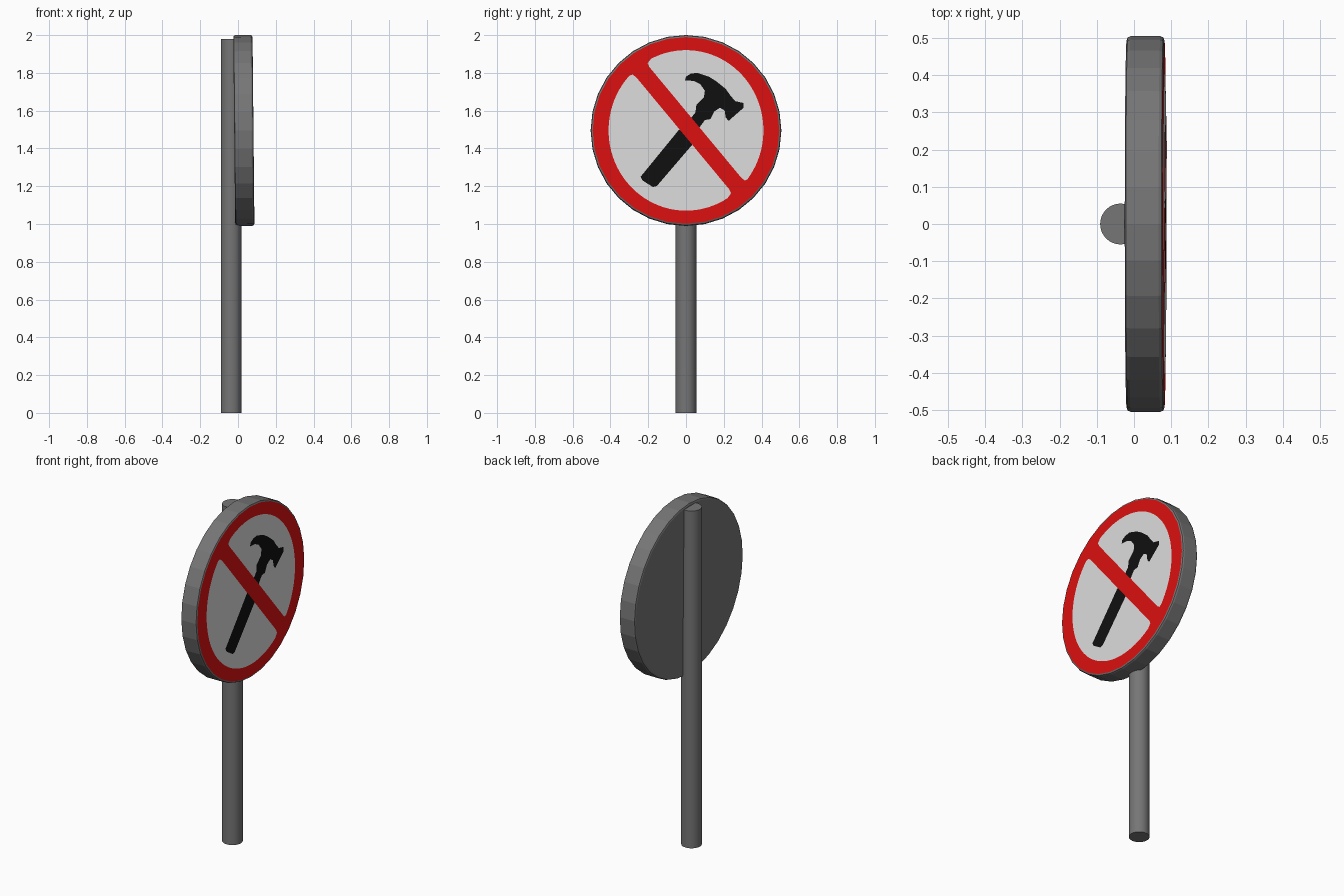
import bpy, bmesh, math
from mathutils import Matrix, Vector

if "Cube" in bpy.data.objects:
    bpy.data.objects.remove(bpy.data.objects["Cube"])


def material(name, r, g, b):
    m = bpy.data.materials.new(name)
    m.diffuse_color = (r, g, b, 1)
    m.use_nodes = True
    m.node_tree.nodes["Principled BSDF"].inputs["Base Color"].default_value = m.diffuse_color
    return m


GREY = material("grey metal", 0.18, 0.18, 0.18)
RED = material("sign red", 0.72, 0.005, 0.005)
WHITE = material("sign white", 0.72, 0.72, 0.72)
BLACK = material("sign black", 0.005, 0.005, 0.005)

HALF = 0.051      # half thickness of the board
# board frame: local +x is the sign face, leaning back very slightly
BOARD = Matrix.Translation((0.031, 0, 1.495)) @ Matrix.Rotation(-0.01, 4, 'Y')


def finish(name, bm, mats, matrix=Matrix()):
    me = bpy.data.meshes.new(name)
    bm.to_mesh(me)
    bm.free()
    for m in mats:
        me.materials.append(m)
    ob = bpy.data.objects.new(name, me)
    ob.matrix_world = matrix
    bpy.context.collection.objects.link(ob)
    return ob


def decal(name, points, mat, layer):
    """Flat painted shape on the sign face, points given as (y, z)."""
    bm = bmesh.new()
    x = HALF + 0.0012 * layer
    face = bm.faces.new([bm.verts.new((x, y, z)) for y, z in points])
    face.normal_update()
    if face.normal.x < 0:
        face.normal_flip()
    bmesh.ops.triangulate(bm, faces=[face])
    return finish(name, bm, [mat], BOARD)


# pole
bpy.ops.mesh.primitive_cylinder_add(vertices=32, radius=0.055, depth=1.98,
                                    location=(-0.036, 0, 0.99))
pole = bpy.context.object
pole.name = "pole"
pole.data.materials.append(GREY)
bpy.ops.object.shade_smooth_by_angle()

# round board with softened rims, its front cap painted red
bm = bmesh.new()
bmesh.ops.create_cone(bm, cap_ends=True, segments=32, radius1=0.505, radius2=0.505,
                      depth=2 * HALF, matrix=Matrix.Rotation(math.pi / 2, 4, 'Y'))
rims = [e for e in bm.edges if any(len(f.verts) > 4 for f in e.link_faces)]
bmesh.ops.bevel(bm, geom=rims, offset=0.011, segments=2, profile=0.5, affect='EDGES')
bm.normal_update()
for f in bm.faces:
    f.material_index = 1 if f.normal.x > 0.99 else 0
finish("sign_board", bm, [GREY, RED], BOARD)

# slash direction and its normal, in the (y, z) plane of the face
N_ANG = math.radians(39.7)
N = Vector((math.cos(N_ANG), math.sin(N_ANG)))
T = Vector((-N.y, N.x))
OFF, HW = 0.021, 0.044


def white_field(side):
    """White area on one side of the slash, with rounded corners."""
    d = OFF * side + HW                     # distance of the chord from the centre
    base = N_ANG if side > 0 else N_ANG + math.pi
    span = math.acos(d / 0.417)
    cut = 0.07
    pts = []
    for i in range(41):
        a = base - (span - cut) + 2 * (span - cut) * i / 40
        pts.append(Vector((0.41 * math.cos(a), 0.425 * math.sin(a))))
    t = T * side
    n = N * side
    reach = 0.417 * math.sin(span)
    for s in (1, -1):
        corner = [n * (d + 0.006) + t * s * (reach - 0.008), n * d + t * s * (reach - 0.03)]
        pts += corner if s > 0 else corner[::-1]
    return pts


decal("white_field_upper", white_field(1), WHITE, 1)
decal("white_field_lower", white_field(-1), WHITE, 1)

# hammer outline, in hundredths of a unit from the board centre
HAMMER = [(-24, -24.5), (-23, -26.5), (-17.5, -30), (-15.5, -29.5), (5.5, -5),
          (6, 0), (10, 5.5), (13, 6), (15, 10), (18, 12), (20.5, 10.5), (21, 7),
          (22.5, 5), (30.5, 12), (30.5, 14.5), (26, 15.5), (23.5, 18.5), (21, 22),
          (16, 26), (12, 28.5), (6, 30.5), (2.5, 30), (0, 28.5), (-0.5, 26.5),
          (4, 26.2), (7.5, 24.5), (10, 21), (9.5, 17.5), (5.5, 13.5), (5, 9.5), (-1, 2),
          (-4, 0)]
decal("hammer", [(y / 100, z / 100) for y, z in HAMMER], BLACK, 2)

# red slash over the hammer
bar = [N * (OFF + HW * a) + T * 0.43 * b for a, b in ((1, 1), (-1, 1), (-1, -1), (1, -1))]
decal("slash", bar, RED, 3)
